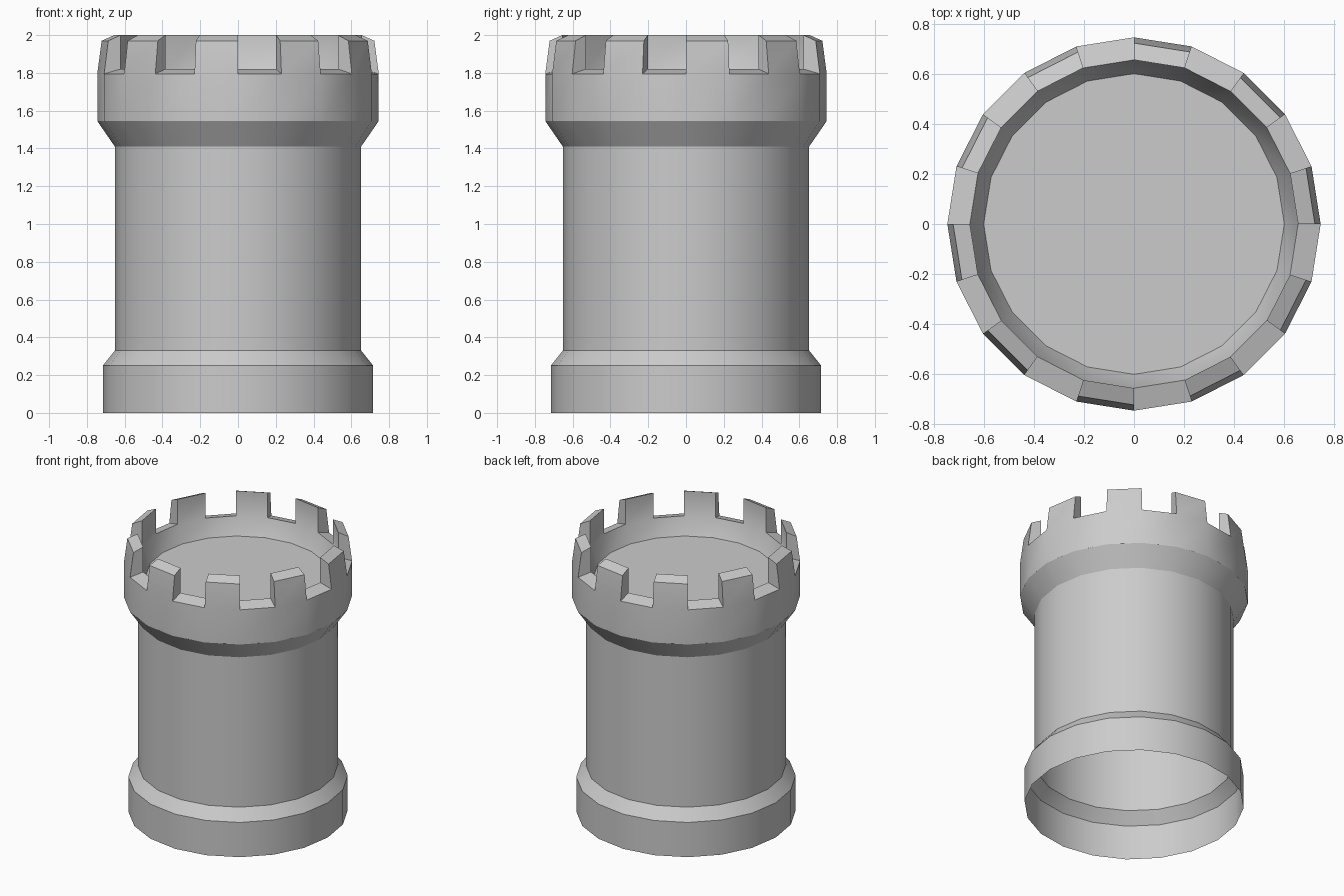
import bpy, bmesh, math

if "Cube" in bpy.data.objects:
    bpy.data.objects.remove(bpy.data.objects["Cube"])

SIDES = 20


def ring_point(i, r, z):
    a = 2 * math.pi * i / SIDES
    return (r * math.cos(a), r * math.sin(a), z)


def finish(name, bm):
    bmesh.ops.remove_doubles(bm, verts=bm.verts, dist=0.0001)
    bmesh.ops.recalc_face_normals(bm, faces=bm.faces)
    mesh = bpy.data.meshes.new(name)
    bm.to_mesh(mesh)
    bm.free()
    obj = bpy.data.objects.new(name, mesh)
    bpy.context.collection.objects.link(obj)
    bpy.ops.object.select_all(action='DESELECT')
    obj.select_set(True)
    bpy.context.view_layer.objects.active = obj
    bpy.ops.object.shade_smooth_by_angle(angle=math.radians(25))
    return obj


def add_face(bm, points):
    bm.faces.new([bm.verts.new(p) for p in points])


def add_band(bm, i, lower, upper):
    """One facet of a turned surface between two (radius, z) points."""
    add_face(bm, [ring_point(i, *lower), ring_point(i + 1, *lower),
                  ring_point(i + 1, *upper), ring_point(i, *upper)])


# One open-bottomed shell, so base, shaft and crown share their edges
tower = bmesh.new()
outer = [(0.716, 0), (0.716, 0.25), (0.652, 0.33), (0.652, 1.41),
         (0.745, 1.545), (0.745, 1.795)]
wall_in = (0.655, 1.82)
merlon_out, merlon_in = (0.722, 1.97), (0.655, 2.0)
floor_edge = (0.60, 1.70)

for i in range(SIDES):
    # Base, shaft and flared crown
    for lower, upper in zip(outer, outer[1:]):
        add_band(tower, i, lower, upper)
    # Sloping inside of the parapet
    add_band(tower, i, wall_in, floor_edge)
    if i % 2 == 0:
        # Merlon: outside, sloped top, inside and two radial ends
        section = [outer[-1], merlon_out, merlon_in, wall_in]
        for lower, upper in zip(section, section[1:]):
            add_band(tower, i, lower, upper)
        for side in (i, i + 1):
            add_face(tower, [ring_point(side, *p) for p in section])
    else:
        # Gap with sloping sill
        add_band(tower, i, outer[-1], wall_in)

# Roof floor
add_face(tower, [ring_point(i, *floor_edge) for i in range(SIDES)])
finish("castle_tower", tower)
